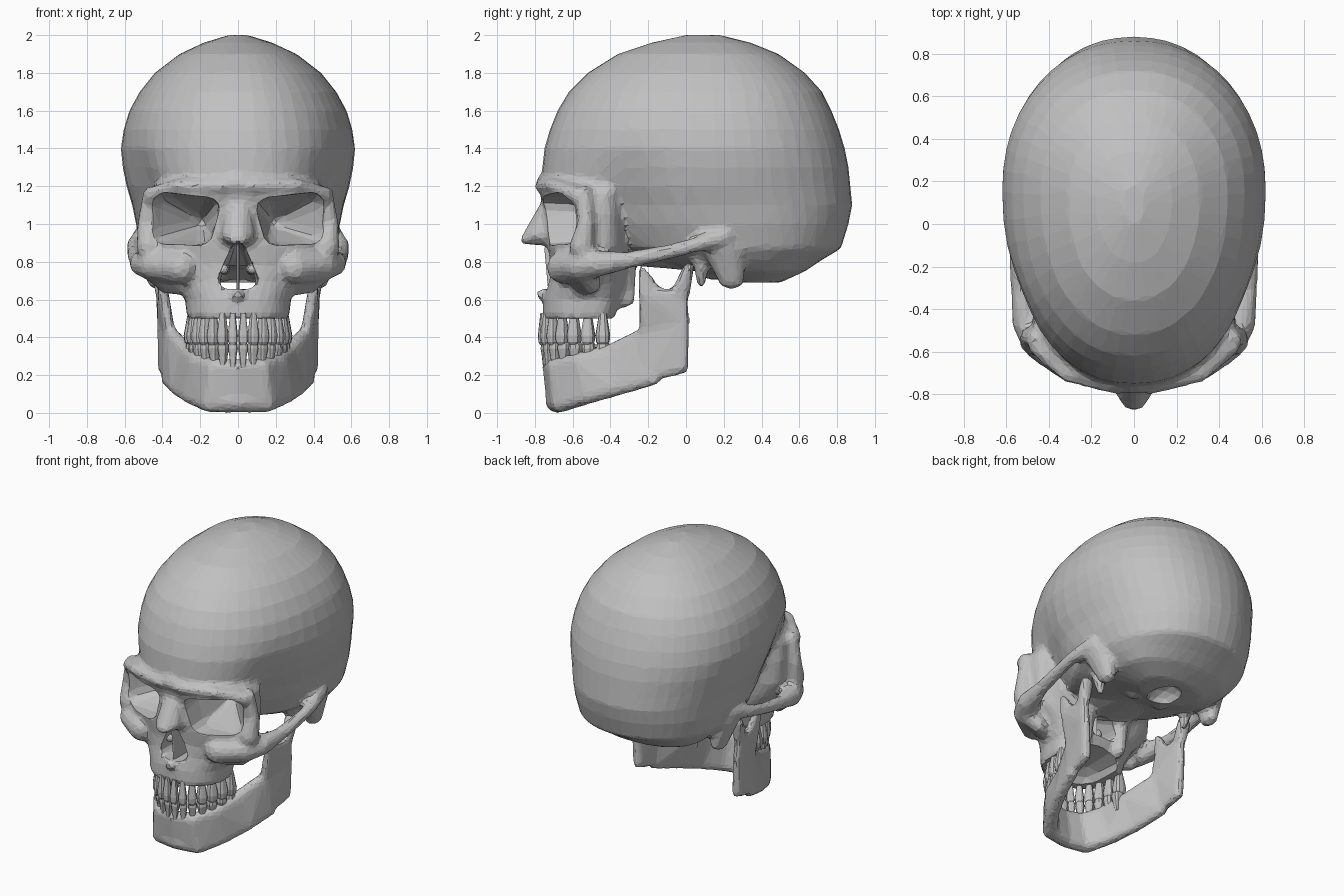
import bpy
import bmesh
import math
from mathutils import Vector

default_cube = bpy.data.objects.get("Cube")
if default_cube:
    bpy.data.objects.remove(default_cube, do_unlink=True)

# One flat bone colour
bone = bpy.data.materials.new("bone grey")
bone.use_nodes = True
bone.diffuse_color = (0.53, 0.53, 0.53, 1)
bone.node_tree.nodes["Principled BSDF"].inputs["Base Color"].default_value = bone.diffuse_color

# Unit sphere directions used by every rounded blob
sphere = bmesh.new()
bmesh.ops.create_icosphere(sphere, subdivisions=2, radius=1)
DIRECTIONS = [v.co.copy() for v in sphere.verts]
sphere.free()


def hull(bm, *blobs):
    """Wrap blobs (x, y, z, radius) or (x, y, z, rx, ry, rz) in one convex skin."""
    verts = []
    for x, y, z, *radii in blobs:
        rx, ry, rz = radii if len(radii) == 3 else radii * 3
        for d in DIRECTIONS:
            verts.append(bm.verts.new((x + d.x * rx, y + d.y * ry, z + d.z * rz)))
    bmesh.ops.convex_hull(bm, input=verts)
    loose = [v for v in verts if v.is_valid and not v.link_faces]
    bmesh.ops.delete(bm, geom=loose, context='VERTS')


def both(bm, *blobs):
    """A hull on each side of the head."""
    for side in (1, -1):
        hull(bm, *[(side * x, *rest) for x, *rest in blobs])


def chain(bm, *blobs):
    """Mirrored strands of hulls through successive blobs."""
    for a, b in zip(blobs, blobs[1:]):
        both(bm, a, b)


def power(value, exponent):
    return math.copysign(abs(value) ** exponent, value)


def loft(bm, rings):
    """Skin closed rings of points and cap both ends."""
    loops = [[bm.verts.new(p) for p in ring] for ring in rings]
    count = len(loops[0])
    for low, high in zip(loops, loops[1:]):
        for i in range(count):
            j = (i + 1) % count
            bm.faces.new((low[i], low[j], high[j], high[i]))
    bm.faces.new(loops[0][::-1])
    bm.faces.new(loops[-1])


def egg_ring(z, front, back, width, middle, squareness, pinch=0.0):
    """Horizontal egg outline; pinch hollows the temples."""
    centre = front + middle * (back - front)
    points = []
    for i in range(48):
        angle = math.tau * i / 48
        s = power(math.sin(angle), 2 / squareness)
        x = width * power(math.cos(angle), 2 / squareness)
        y = centre + s * (back - centre if s > 0 else centre - front)
        hollow = math.exp(-((y + 0.35) / 0.2) ** 2 - ((z - 1.12) / 0.24) ** 2)
        points.append((x * (1 - pinch * hollow), y, z))
    return points


def finish(name, bm):
    bmesh.ops.recalc_face_normals(bm, faces=bm.faces)
    mesh = bpy.data.meshes.new(name)
    bm.to_mesh(mesh)
    bm.free()
    mesh.materials.append(bone)
    obj = bpy.data.objects.new(name, mesh)
    bpy.context.scene.collection.objects.link(obj)
    return obj


def sculpt(obj, ratio, cutters=()):
    """Fuse the parts, carve the cutters, soften and reduce to facets."""
    remesh = obj.modifiers.new("fuse", 'REMESH')
    remesh.mode = 'VOXEL'
    remesh.voxel_size = 0.02
    for cutter in cutters:
        cutter.hide_render = True
        carve = obj.modifiers.new("carve", 'BOOLEAN')
        carve.operation = 'DIFFERENCE'
        carve.solver = 'EXACT'
        carve.object = cutter
    soften = obj.modifiers.new("soften", 'SMOOTH')
    soften.factor, soften.iterations = 0.5, 2
    obj.modifiers.new("facets", 'DECIMATE').ratio = ratio
    graph = bpy.context.evaluated_depsgraph_get()
    mesh = bpy.data.meshes.new_from_object(obj.evaluated_get(graph))
    obj.modifiers.clear()
    obj.data = mesh
    mesh.materials.clear()
    mesh.materials.append(bone)
    for face in mesh.polygons:
        face.use_smooth = False
        face.material_index = 0
    for cutter in cutters:
        bpy.data.objects.remove(cutter, do_unlink=True)


# Braincase: height, front, back, half width
skull = bmesh.new()
BRAINCASE = [
    (.69, .22, .50, .22), (.75, .05, .63, .38), (.81, -.2, .72, .45), (.87, -.4, .82, .5),
    (1, -.56, .86, .54), (1.1, -.68, .88, .56), (1.2, -.77, .87, .59), (1.3, -.76, .86, .61),
    (1.4, -.75, .84, .62), (1.5, -.72, .81, .605), (1.6, -.68, .77, .575), (1.7, -.62, .72, .52),
    (1.8, -.52, .63, .44), (1.9, -.36, .49, .31), (1.96, -.18, .34, .18), (2, 0, .18, .05)]
loft(skull, [egg_ring(*level, .57, 2.15, .13) for level in BRAINCASE])

# Face block from gums to brow
FACE = [
    (.5, -.76, -.36, .27), (.6, -.755, -.33, .28), (.7, -.73, -.3, .33), (.78, -.72, -.3, .4),
    (.88, -.73, -.3, .46), (1.05, -.74, -.3, .475), (1.15, -.77, -.3, .47), (1.22, -.78, -.2, .43),
    (1.28, -.73, -.2, .34)]
loft(skull, [egg_ring(*level, .66, 2.5) for level in FACE])

# Brow ridges, orbit side posts, cheekbones with arches
hull(skull, (0, -.75, 1.21, .1, .05, .04), (0, -.7, 1.28, .1, .05, .05))
chain(skull, (.08, -.755, 1.2, .07, .045, .04), (.28, -.70, 1.205, .08, .05, .04),
      (.45, -.57, 1.15, .05))
chain(skull, (.46, -.54, 1.16, .045), (.49, -.53, 1, .045), (.47, -.55, .88, .07))
chain(skull, (.3, -.65, .77, .09), (.44, -.56, .78, .085), (.505, -.46, .79, .07),
      (.535, -.3, .81, .045), (.55, -.1, .85, .04), (.55, .05, .89, .04), (.5, .2, .93, .06))
both(skull, (.44, -.54, .76, .07), (.38, -.5, .68, .05), (.27, -.55, .68, .06))

# Nasal bones and spine below the opening
hull(skull, (0, -.71, 1.12, .07, .05, .04), (0, -.80, .94, .085, .05, .04),
     (0, -.85, .915, .05, .03, .025), (0, -.7, .93, .1, .04, .05))
hull(skull, (0, -.76, .63, .03, .045, .025), (0, -.7, .61, .05))

# Skull base: sphenoid, pterygoids, mastoids, styloids, condyles
hull(skull, (0, -.3, .88, .24, .15, .1), (0, .2, .8, .16, .12, .06))
chain(skull, (.15, -.32, .82, .06), (.14, -.32, .6, .035, .05, .04))
chain(skull, (.46, .2, .88, .08, .12, .08), (.43, .24, .7, .05, .07, .045))
chain(skull, (.37, .08, .82, .05), (.35, .08, .68, .022))
both(skull, (.11, .15, .75, .05, .08, .05), (.15, .2, .8, .06))
skull = finish("cranium", skull)


# Cutters for eye sockets, nasal opening, palate and spinal opening
def cutter(*blobs):
    bm = bmesh.new()
    hull(bm, *blobs)
    return finish("cutter", bm)


cutters = []
for side in (1, -1):
    rim = [(.165, 1.075), (.39, 1.1), (.39, .96), (.2, .955)]
    blobs = [(side * x, y, z, .067) for x, z in rim for y in (-1, -.61)]
    cutters.append(cutter(*blobs, (side * .2, -.37, 1.01, .04)))
cutters.append(cutter(
    *[(x, y, .71, .05) for x in (-.055, .055) for y in (-1, -.5)],
    *[(0, y, .86, .04) for y in (-1, -.5)],
    (.05, -.2, .69, .04), (-.05, -.2, .69, .04)))
cutters.append(cutter((0, -.53, .49, .18, .19, .1), (0, -.3, .49, .19, .1, .1)))
cutters.append(cutter((0, .3, .68, .1, .14, .1)))
sculpt(skull, 0.11, cutters)

# Septum and scrolls inside the nose
inner = bmesh.new()
hull(inner, (0, -.7, .65, .008, .03, .03), (0, -.72, .87, .008, .03, .03),
     (0, -.4, .66, .008, .03, .03), (0, -.4, .87, .008, .03, .03))
chain(inner, (.075, -.66, .76, .025), (.07, -.45, .76, .03))
finish("nasal_inner_bones", inner)

# Lower jaw: stations of low and high blobs joined pair by pair
jaw = bmesh.new()
BODY = [
    ((0, -.69, .05, .05), (0, -.715, .24, .045)),
    ((.15, -.665, .05, .05), (.13, -.69, .245, .045)),
    ((.25, -.52, .09, .045), (.215, -.57, .275, .045)),
    ((.32, -.36, .13, .04), (.265, -.4, .32, .045)),
    ((.375, -.17, .18, .035), (.34, -.24, .41, .035))]
for near, far in zip(BODY, BODY[1:]):
    both(jaw, *near, *far)
hull(jaw, (0, -.7, .06, .13, .045, .055), (0, -.7, .12, .06, .04, .05))

# Upright jaw branch with coronoid and condyle
both(jaw, (.37, -.2, .19, .03), (.39, -.02, .24, .035), (.36, -.22, .45, .03), (.4, -.01, .5, .03))
both(jaw, (.36, -.22, .42, .03), (.4, -.01, .48, .03), (.395, -.22, .63, .03), (.405, -.02, .63, .03))
both(jaw, (.395, -.225, .62, .03), (.395, -.13, .62, .025), (.4, -.235, .76, .022))
both(jaw, (.405, -.06, .62, .028), (.405, -.01, .62, .03), (.41, .015, .77, .055, .028, .03))
sculpt(finish("lower_jaw", jaw), 0.22)


# Teeth set along a half-ellipse arch
def tooth_row(name, arch, profile):
    bm = bmesh.new()
    per_side = 7
    step = math.pi / 2 / per_side
    across, along = .245 * arch, .36 * arch
    for i in range(-per_side, per_side):
        angle = (i + 0.5) * step
        centre = Vector((across * math.sin(angle), -.4 - along * math.cos(angle), 0))
        tangent = Vector((across * math.cos(angle), along * math.sin(angle), 0))
        half_width = tangent.length * step * 0.49
        tangent.normalize()
        outward = Vector((tangent.y, -tangent.x, 0))
        half_depth = .024 + .014 * abs(angle)
        rings = []
        for z, scale in profile:
            ring = []
            for k in range(10):
                a = math.tau * k / 10
                u = power(math.cos(a), 0.7) * half_width * scale
                v = power(math.sin(a), 0.7) * half_depth * scale
                ring.append(centre + tangent * u + outward * v + Vector((0, 0, z)))
            rings.append(ring)
        loft(bm, rings)
    finish(name, bm)


tooth_row("upper_teeth", 1, [(.36, .6), (.375, .9), (.41, 1), (.46, .8), (.53, .5)])
tooth_row("lower_teeth", .96, [(.24, .5), (.3, .75), (.34, 1), (.365, .9), (.378, .6)])
